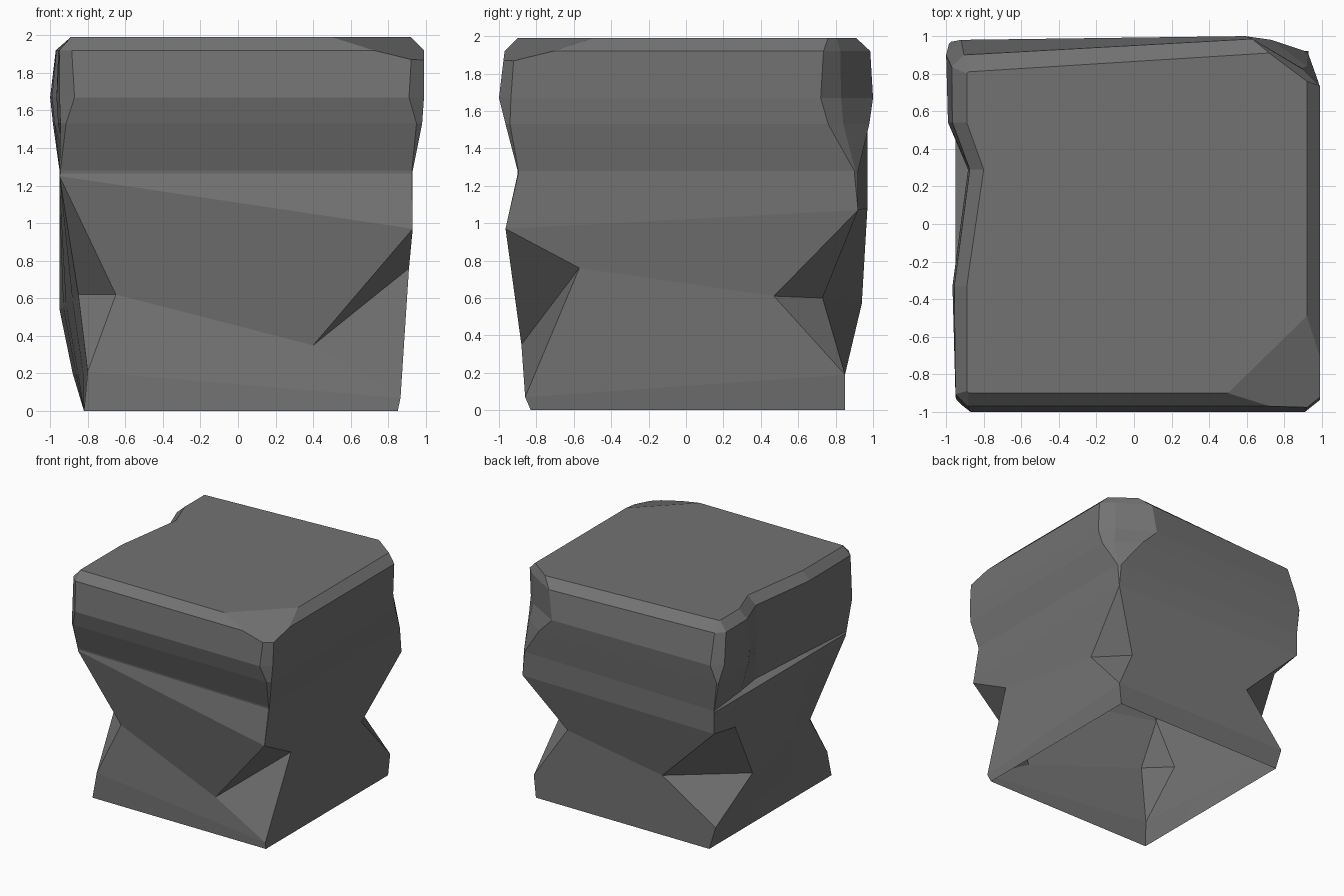
import bpy, bmesh
from mathutils import Vector

if "Cube" in bpy.data.objects:
    bpy.data.objects.remove(bpy.data.objects["Cube"])

# Every ring has twelve points in the order:
# 0 front-left, 1-2 front-right, 3-5 back-right, 6-7 back-left,
# 8-10 along the left side for the gouge, 11 front-left side


def ring_points(p, bulge=0.0, gouge=0.0, ks=(0, 1, 0), ys=None):
    """Add the back-right middle point and the left-side points to eight corner points."""
    p = [Vector(q) for q in p]
    mid = p[3].lerp(p[4], 0.3) + Vector((bulge, bulge, 0))
    bl, fl = p[6], p[7]
    ts = [(bl.y - y) / (bl.y - fl.y) for y in ys] if ys else (0.2, 0.34, 0.68)
    side = [bl.lerp(fl, t) + Vector((gouge * k, 0, 0)) for t, k in zip(ts, ks)]
    return p[:4] + [mid] + p[4:7] + side + [fl]


def corners(fl, fr, br, bl):
    return ring_points([fl, fr, fr, br, br, bl, bl, fl])


def block_ring(z, f, r, bl, br, lf, lb, c, cx, cy, gouge, bulge=0.0, ks=(0, 1, 0), f_left=None):
    """Rectangle with small chamfers c and a larger back-right chamfer."""
    fl = f if f_left is None else f_left
    s = c if z > 1.6 else c * 0.4
    return ring_points([(lf + c, fl, z), (r - c, f, z), (r, f + c * 0.8, z),
                        (r, br - cy, z), (r - cx, br, z),
                        (lb + s, bl, z), (lb, bl - s, z), (lf, fl + c, z)],
                       bulge, gouge, ks, (0.54, 0.29, -0.33))


rings = [
    # open foot
    corners((-.82, -.83, 0), (.85, -.83, 0), (.85, .85, 0), (-.82, .85, 0)),
    corners((-.80, -.80, .21), (.865, -.86, .07), (.87, .85, .19), (-.88, .85, .2)),
    # chipped waist
    ring_points([(-.65, -.68, .62), (.40, -.88, .35), (.91, -.57, .76), (.86, .47, .61),
                 (.63, .73, .60), (-.43, .94, .57), (-.95, .44, .54), (-.85, -.49, .62)]),
    # top of the chips
    ring_points([(-.95, -.845, 1.25), (.93, -.965, .97), (.93, -.965, .97), (.93, .92, 1.07),
                 (.93, .92, 1.07), (-.95, .97, 1.08), (-.95, .68, 1.03), (-.95, -.845, 1.25)]),
    # ledge left standing below the gouge
    block_ring(1.265, -.90, .93, .97, .92, -.95, -.95, .005, .02, .02, 0, f_left=-.85),
    block_ring(1.28, -.90, .93, .97, .92, -.95, -.95, .005, .02, .02, .08, 0, (.55, 1, .48), -.855),
    # overhanging cap with bevelled rim
    block_ring(1.53, -.965, .98, .97, .98, -.945, -.985, .03, .25, .22, .09, .015),
    block_ring(1.67, -1.0, .99, .98, 1.0, -.95, -1.0, .08, .40, .28, .10, .025),
    block_ring(1.92, -.97, .99, .90, .985, -.95, -.97, .065, .36, .25, .09, .015),
    block_ring(1.99, -.90, .92, .81, .91, -.89, -.89, .01, .20, .15, .09),
]

# Loft the rings and close the top
bm = bmesh.new()
loops = [[bm.verts.new(p) for p in ring] for ring in rings]
n = len(loops[0])
for a, b in zip(loops, loops[1:]):
    for i in range(n):
        j = (i + 1) % n
        bm.faces.new((a[i], a[j], b[j], b[i]))
bm.faces.new(loops[-1])
bmesh.ops.remove_doubles(bm, verts=bm.verts[:], dist=0.002)

# Worn slope on the front-right top corner
p1, p2, p3 = Vector((.5, -.9, 1.99)), Vector((.92, -.49, 1.99)), Vector((.92, -.9, 1.89))
normal = (p2 - p1).cross(p3 - p1)
if normal.z < 0:
    normal.negate()
cut = bmesh.ops.bisect_plane(bm, geom=bm.verts[:] + bm.edges[:] + bm.faces[:], dist=1e-5,
                             plane_co=p1, plane_no=normal.normalized(), clear_outer=True)
rim = [e for e in cut["geom_cut"] if isinstance(e, bmesh.types.BMEdge) and e.is_boundary]
bmesh.ops.holes_fill(bm, edges=rim, sides=0)
bmesh.ops.recalc_face_normals(bm, faces=bm.faces[:])

mesh = bpy.data.meshes.new("stone_block")
bm.to_mesh(mesh)
bm.free()

stone = bpy.data.materials.new("dark grey stone")
stone.diffuse_color = (0.17, 0.17, 0.17, 1)
stone.use_nodes = True
stone.node_tree.nodes["Principled BSDF"].inputs["Base Color"].default_value = stone.diffuse_color
mesh.materials.append(stone)
block = bpy.data.objects.new("stone_block", mesh)
bpy.context.collection.objects.link(block)
